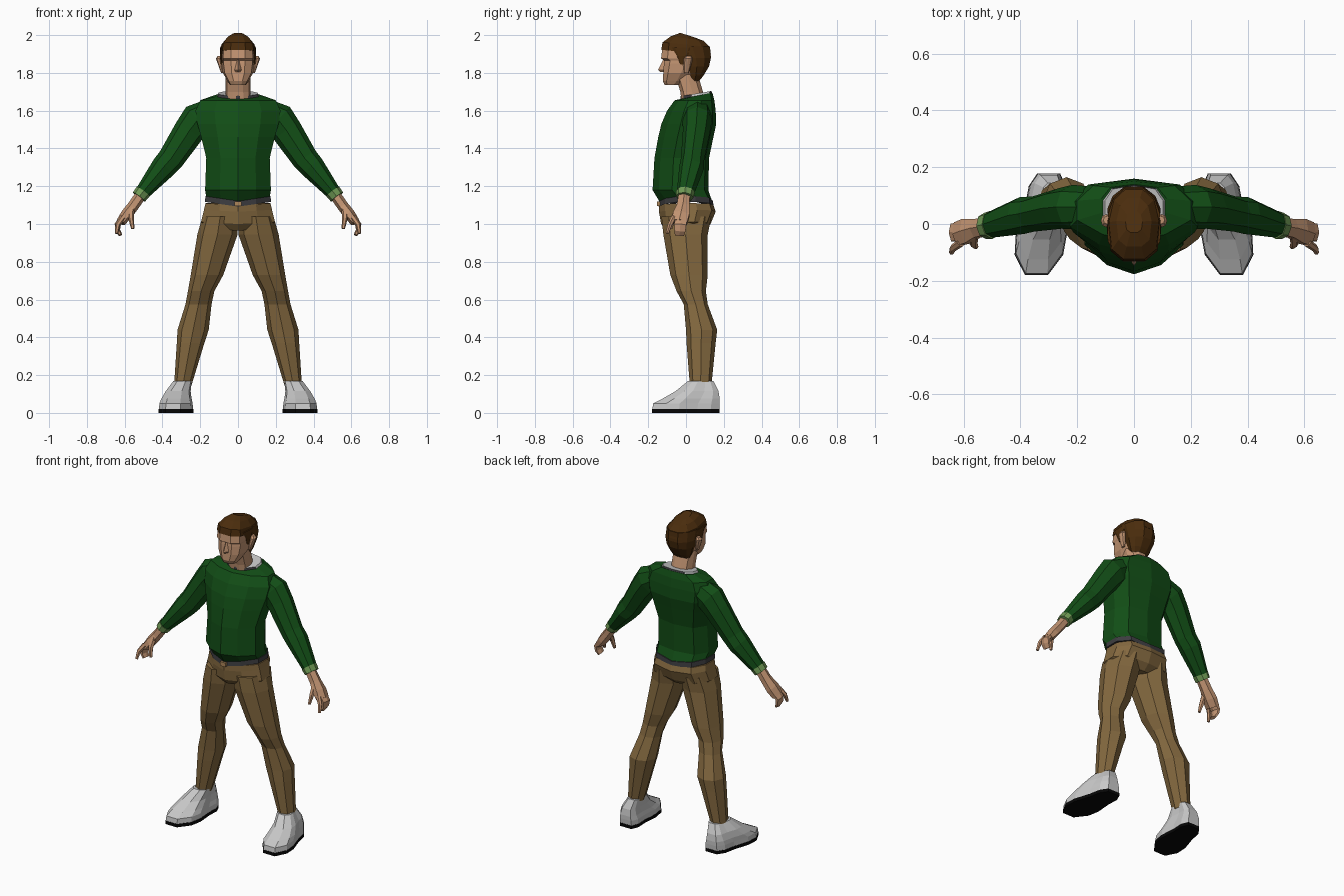
import bpy, bmesh, math
from mathutils import Vector


def material(name, rgb):
    m = bpy.data.materials.new(name)
    m.diffuse_color = (*rgb, 1)
    return m


GREEN = material("sweater green", (0.006, 0.075, 0.008))
TAN = material("trouser tan", (0.23, 0.14, 0.05))
SKIN = material("skin", (0.55, 0.30, 0.17))
HAIR = material("hair brown", (0.07, 0.026, 0.004))
GREY = material("light grey", (0.58, 0.58, 0.58))
BLACK = material("sole black", (0.002, 0.002, 0.002))
DARK = material("belt grey", (0.045, 0.045, 0.05))
CUFF = material("cuff green", (0.16, 0.32, 0.09))
BRASS = material("buckle", (0.42, 0.24, 0.10))

# Right half of each cross-section, front to back (unit size)
ROUND = [(0, -1), (.72, -.7), (1, 0), (.72, .72), (0, 1)]
CHEST = [(0, -1), (.55, -.78), (1, -.3), (1, .35), (.72, .86), (0, 1)]
HEAD = [(.42, -1), (.88, -.72), (1, .05), (.8, .68), (.35, 1)]
SHOE = [(.45, -1), (.95, -.6), (1, -.2), (.78, .35), (.72, .75), (.45, 1)]


def ring(z, x0, x1, y0, y1, plan=ROUND, lift=0, tilt=0, shear=0):
    """Horizontal section; lift raises the sides, tilt raises the back."""
    pts = plan + [(-x, y) for x, y in reversed(plan) if x]
    cx, hx, cy, hy = (x0 + x1) / 2, (x1 - x0) / 2, (y0 + y1) / 2, (y1 - y0) / 2
    out = []
    for u, v in pts:
        y = cy + hy * v
        out.append((cx + hx * u + shear * y, y, z + lift * abs(u) + tilt * v))
    return out


def loft(name, rings, mat, mirror=False):
    bm = bmesh.new()
    loops = [[bm.verts.new(p) for p in r] for r in rings]
    n = len(loops[0])
    for a, b in zip(loops, loops[1:]):
        for i in range(n):
            bm.faces.new((a[i], a[(i + 1) % n], b[(i + 1) % n], b[i]))
    bm.faces.new(loops[0])
    bm.faces.new(loops[-1])
    bmesh.ops.recalc_face_normals(bm, faces=bm.faces)
    me = bpy.data.meshes.new(name)
    bm.to_mesh(me)
    bm.free()
    me.materials.append(mat)
    ob = bpy.data.objects.new(name, me)
    bpy.context.collection.objects.link(ob)
    if mirror:
        ob.modifiers.new("mirror", 'MIRROR').use_mirror_merge = False
    return ob


def body(name, rows, mat, plan=ROUND, **kw):
    """Centred stack of sections: z, half width, front y, back y."""
    return loft(name, [ring(z, -w, w, f, b, plan, **kw) for z, w, f, b in rows], mat)


def tube(name, rows, mat, n=8):
    """Mirrored limb along a path: x, y, z, in-plane radius, depth radius."""
    pts = [Vector(r[:3]) for r in rows]
    rings = []
    for i, r in enumerate(rows):
        d = (pts[min(i + 1, len(pts) - 1)] - pts[max(i - 1, 0)]).normalized()
        u = Vector((0, 1, 0)).cross(d).normalized()
        v = d.cross(u)
        rings.append([pts[i] + u * r[3] * math.cos(t) + v * r[4] * math.sin(t)
                      for t in (math.tau * k / n for k in range(n))])
    return loft(name, rings, mat, mirror=True)


# Sweater: raised hem at the sides, neckline dipping to the front
torso = [ring(1.115, -.168, .168, -.138, .14, CHEST, lift=.025)]
for z, w, f, b in [(1.18, .174, -.177, .118), (1.35, .168, -.167, .122), (1.46, .195, -.147, .145),
                   (1.53, .215, -.13, .16), (1.60, .225, -.10, .157), (1.655, .20, -.06, .15)]:
    torso.append(ring(z, -w, w, f, b, CHEST))
torso.append(ring(1.68, -.115, .115, -.015, .14, CHEST, tilt=.015))
loft("sweater_body", torso, GREEN)

tube("sleeves", [(.13, .06, 1.60, .07, .07), (.215, .06, 1.55, .092, .078),
                 (.26, .055, 1.49, .082, .072), (.355, .035, 1.345, .07, .062),
                 (.395, .03, 1.30, .066, .066), (.515, -.005, 1.155, .038, .045)], GREEN)
tube("cuffs", [(.502, -.003, 1.172, .043, .05), (.524, -.007, 1.143, .04, .047)], CUFF)

# Hands
tube("palms", [(.51, -.008, 1.16, .03, .034), (.555, -.015, 1.095, .03, .038),
               (.59, -.025, 1.05, .031, .05), (.62, -.035, 1.01, .025, .048)], SKIN, 6)
tube("fingers", [(.61, -.025, 1.03, .02, .036), (.638, -.03, .995, .016, .036),
                 (.636, -.032, .965, .013, .034), (.622, -.035, .941, .01, .028)], SKIN, 6)
tube("index_fingers", [(.61, -.065, 1.035, .016, .015), (.637, -.085, .995, .013, .013),
                       (.643, -.10, .95, .009, .009)], SKIN, 6)
tube("thumbs", [(.565, -.035, 1.085, .018, .02), (.566, -.068, 1.03, .015, .015),
                (.557, -.08, .975, .009, .009)], SKIN, 6)

# Belt and buckle
body("belt", [(1.092, .174, -.145, .146), (1.122, .173, -.142, .143)], DARK, CHEST, lift=.025)
loft("belt_buckle", [ring(z, -.018, .018, -.153, -.13, [(1, -1), (1, 1)]) for z in (1.094, 1.12)], BRASS)

# Trousers
body("trouser_hips", [(1.10, .172, -.142, .145), (1.065, .18, -.143, .157),
                      (1.0, .196, -.132, .13), (.965, .15, -.10, .09)], TAN, CHEST, lift=.01)
legs = [(1.04, 0, .188, -.13, .135), (.945, .002, .215, -.12, .115), (.73, .078, .25, -.083, .115),
        (.645, .125, .265, -.05, .105), (.575, .14, .278, -.012, .115), (.44, .155, .32, 0, .165),
        (.37, .178, .324, .003, .157), (.15, .245, .338, .02, .135)]
loft("trouser_legs", [ring(*r) for r in legs], TAN, mirror=True)


# Shoes
def shoe_ring(z, x0, x1, y0, y1):
    return ring(z, x0, x1, y0, y1, SHOE, shear=-.12)


loft("shoe_soles", [shoe_ring(z, .232, .412, -.18, .178) for z in (0, .02)], BLACK, mirror=True)
loft("shoe_uppers", [shoe_ring(.02, .234, .41, -.178, .176), shoe_ring(.05, .236, .408, -.174, .178),
                     shoe_ring(.075, .245, .402, -.125, .178), shoe_ring(.115, .255, .385, -.055, .172),
                     shoe_ring(.17, .252, .348, .012, .145)], GREY, mirror=True)

# Neck and collar: light sides, dark front and back
body("neck", [(1.64, .068, -.022, .10), (1.70, .066, -.03, .09), (1.80, .066, -.06, .06)], SKIN, HEAD)
collar = body("collar", [(1.665, .116, -.027, .142), (1.69, .103, -.03, .135)], GREY, CHEST, tilt=.014)
collar.data.materials.append(DARK)
for f in collar.data.polygons:
    if abs(f.normal.y) > .6:
        f.material_index = 1

# Head, nose and ears
body("head", [(1.735, .042, -.112, -.03), (1.757, .056, -.123, .02), (1.80, .08, -.12, .06),
              (1.85, .087, -.117, .10), (1.866, .087, -.115, .105), (1.876, .09, -.132, .108),
              (1.94, .086, -.124, .11), (1.97, .06, -.08, .07)], SKIN, HEAD)
WEDGE = [(0, -1), (1, .3), (1, 1)]
body("nose", [(1.805, .018, -.135, -.10), (1.815, .02, -.148, -.10), (1.868, .01, -.122, -.10)],
     SKIN, WEDGE)
loft("ears", [ring(1.80, .076, .09, -.01, .015), ring(1.84, .076, .104, -.015, .027),
              ring(1.875, .078, .117, -.012, .035), ring(1.89, .08, .108, 0, .028)], SKIN, mirror=True)

# Hair: cap on top, mass at the back, temples in front of the ears
body("hair_top", [(1.91, .094, -.131, .132), (1.95, .088, -.124, .124), (1.982, .062, -.08, .092),
                  (2.0, .03, -.03, .045)], HAIR, HEAD, tilt=-.012)
body("hair_back", [(1.755, .055, .03, .068), (1.785, .07, .025, .092), (1.835, .087, .015, .122),
                   (1.88, .094, .0, .132), (1.94, .092, -.03, .127)], HAIR,
     [(.9, -1), (1, -.2), (.8, .5), (.35, 1)])
loft("hair_temples", [ring(1.845, .08, .091, -.03, -.012), ring(1.89, .08, .096, -.048, .01),
                      ring(1.935, .08, .094, -.075, .03)], HAIR, mirror=True)
